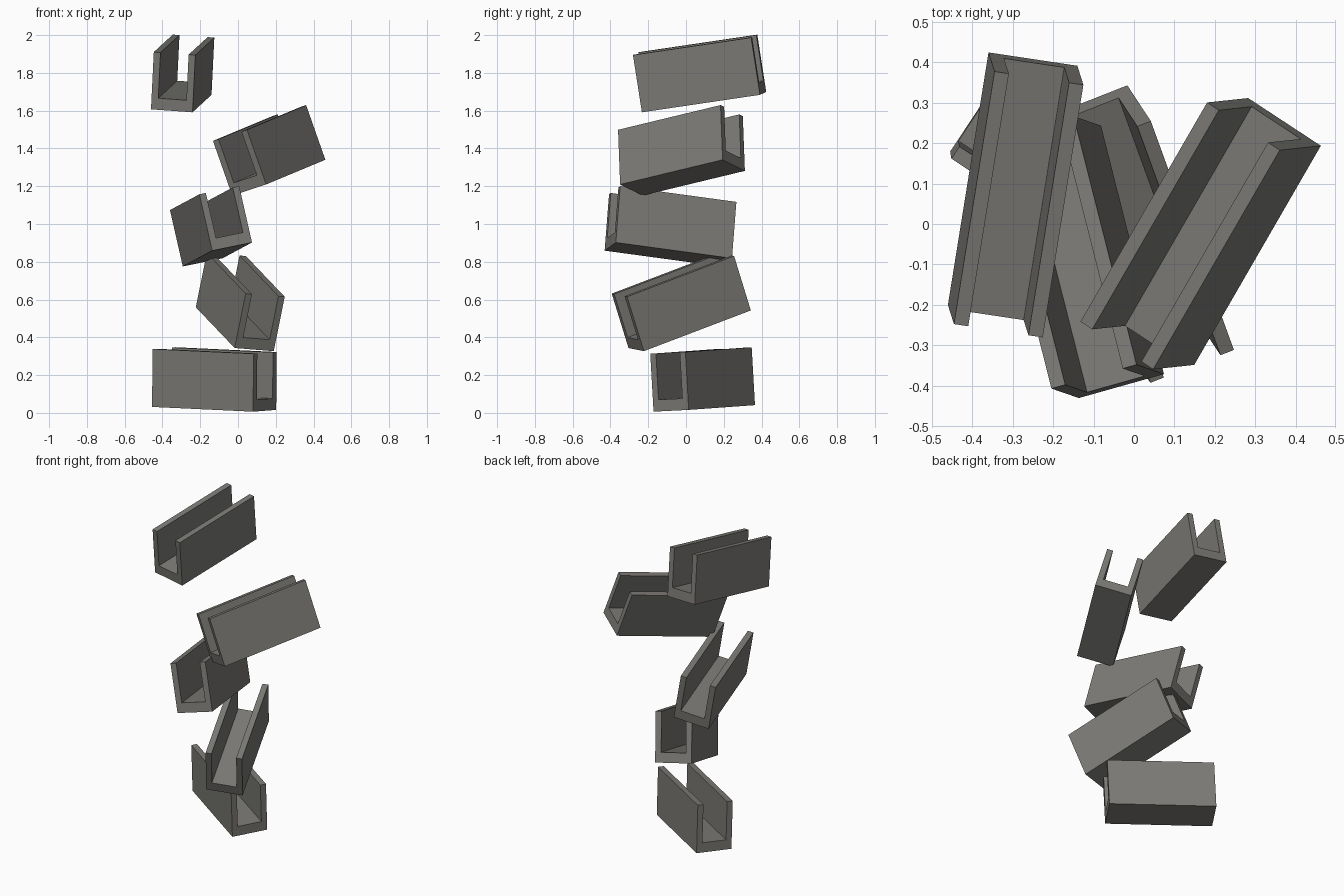
import bpy
import bmesh
from mathutils import Matrix, Vector

# Remove the default object
cube = bpy.data.objects.get("Cube")
if cube:
    bpy.data.objects.remove(cube, do_unlink=True)

# Channel block dimensions
LENGTH, WIDTH, HEIGHT = 0.64, 0.223, 0.307
WALL, FLOOR = 0.036, 0.062

# Single stone colour
stone = bpy.data.materials.new("warm_grey_stone")
stone.use_nodes = True
colour = (0.2, 0.195, 0.18, 1)
stone.diffuse_color = colour
bsdf = stone.node_tree.nodes["Principled BSDF"]
bsdf.inputs["Base Color"].default_value = colour
bsdf.inputs["Roughness"].default_value = 0.9


def channel_mesh():
    """U-shaped profile in x/z, extruded along y and centred on the origin."""
    w, h = WIDTH / 2, HEIGHT / 2
    inner, floor = w - WALL, FLOOR - h
    right = [(w, -h), (w, h), (inner, h), (inner, floor)]
    profile = right + [(-x, z) for x, z in reversed(right)]
    bm = bmesh.new()
    verts = [bm.verts.new((x, -LENGTH / 2, z)) for x, z in profile]
    # End face in three convex pieces: right wall and floor, then left wall
    extras = [bm.verts.new((s * w, -LENGTH / 2, floor)) for s in (1, -1)]
    br, tr, tir, ir, il, til, tl, bl = verts
    er, el = extras
    for loop in ((er, tr, tir, ir), (il, til, tl, el), (br, er, ir, il, el, bl)):
        bm.faces.new(loop)
    ends = bmesh.ops.extrude_face_region(bm, geom=bm.faces[:])
    moved = [g for g in ends["geom"] if isinstance(g, bmesh.types.BMVert)]
    bmesh.ops.translate(bm, verts=moved, vec=(0, LENGTH, 0))
    bmesh.ops.recalc_face_normals(bm, faces=bm.faces[:])
    mesh = bpy.data.meshes.new("channel_block")
    bm.to_mesh(mesh)
    bm.free()
    mesh.materials.append(stone)
    return mesh


def place(name, mesh, centre, along, up):
    """Put a block at a centre, its length on one axis and its opening on another."""
    y = Vector(along).normalized()
    x = y.cross(Vector(up)).normalized()
    z = x.cross(y)
    turn = Matrix((x, y, z)).transposed().to_4x4()
    block = bpy.data.objects.new(name, mesh)
    bpy.context.collection.objects.link(block)
    block.matrix_world = Matrix.Translation(centre) @ turn


# Tumbling stack of blocks, lowest first: centre, length direction, up direction
stack = [
    ("bottom_block", (-0.125, 0.088, 0.177), (-0.533, 0.35, 0.025), (0.01, -0.022, 0.303)),
    ("second_block", (0.012, -0.025, 0.587), (-0.207, 0.57, 0.217), (0.058, -0.089, 0.284)),
    ("middle_block", (-0.143, -0.082, 0.988), (-0.153, 0.604, -0.082), (-0.068, 0.025, 0.297)),
    ("fourth_block", (0.165, -0.024, 1.39), (0.312, 0.54, 0.13), (-0.104, -0.015, 0.288)),
    ("top_block", (-0.293, 0.072, 1.797), (0.1, 0.622, 0.092), (0.016, -0.042, 0.307)),
]
mesh = channel_mesh()
for name, centre, along, up in stack:
    place(name, mesh, centre, along, up)
